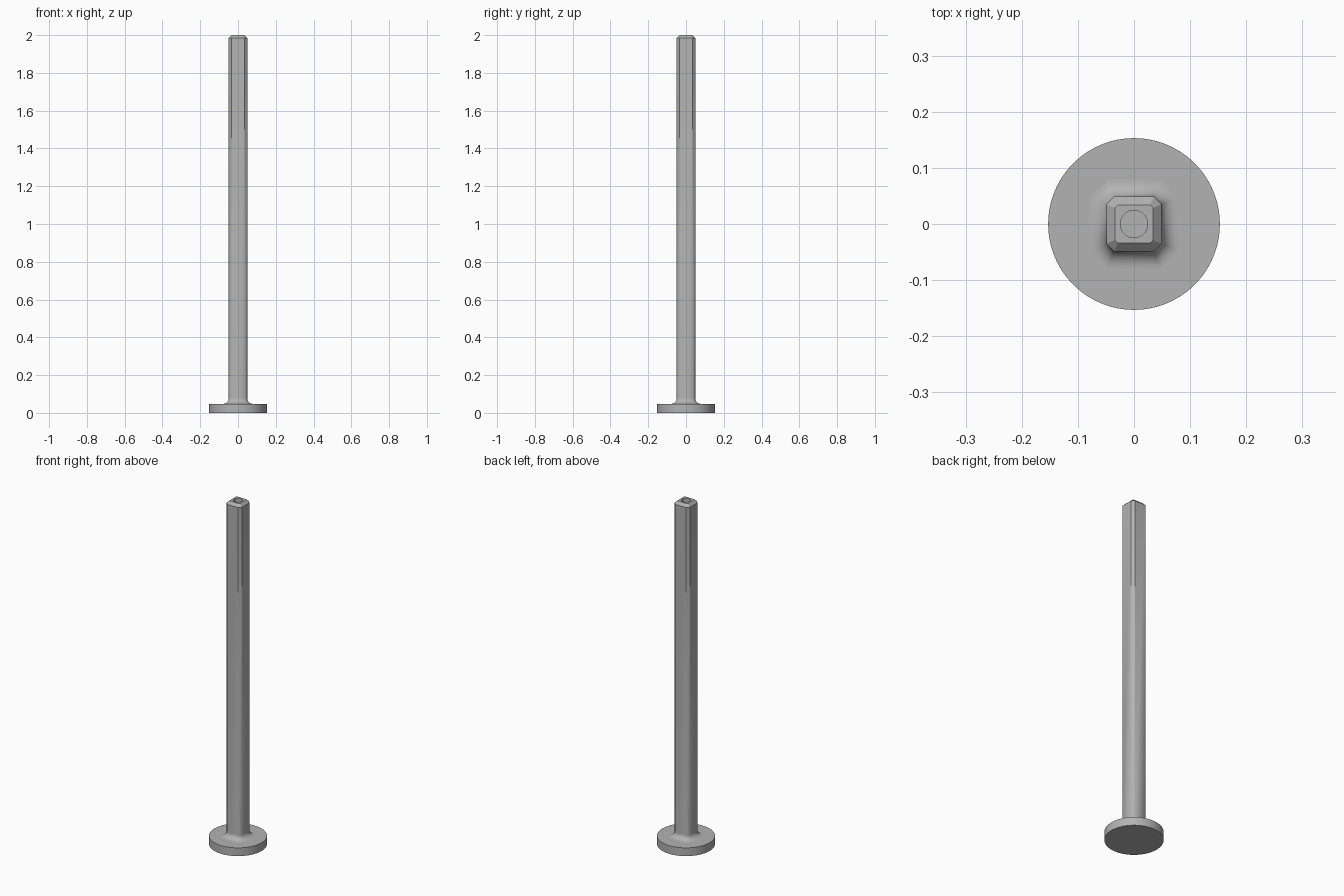
import bpy
import bmesh
from math import cos, sin, pi, sqrt, radians

cube = bpy.data.objects.get("Cube")
if cube:
    bpy.data.objects.remove(cube)

BASE_R, BASE_H = 0.153, 0.048
HALF, CUT, BEVEL = 0.049, 0.014, 0.015
FILLET, STEPS = 0.03, 10
HOLE_R, HOLE_DEPTH = 0.0245, 0.1
TOP = 2.0

steel = bpy.data.materials.new("grey steel")
steel.use_nodes = True
grey = (0.45, 0.45, 0.45, 1)
steel.diffuse_color = grey
steel.node_tree.nodes["Principled BSDF"].inputs["Base Color"].default_value = grey


def octagon(offset, z):
    """Square with cut corners, grown evenly by offset."""
    h = HALF + offset
    c = h - max(CUT + offset * (2 - sqrt(2)), 0.001)
    quarter = [(h, -c), (h, c)]
    points = []
    for _ in range(4):
        points += quarter
        quarter = [(-y, x) for x, y in quarter]
    return [(x, y, z) for x, y in points]


def circle(radius, z, n):
    return [(radius * cos(2 * pi * i / n), radius * sin(2 * pi * i / n), z) for i in range(n)]


def loft(name, rings):
    """Skin a stack of closed rings and cap both ends."""
    bm = bmesh.new()
    loops = []
    for ring in rings:
        verts = [bm.verts.new(p) for p in ring]
        loops.append([bm.edges.new((v, verts[i - 1])) for i, v in enumerate(verts)])
    for a, b in zip(loops, loops[1:]):
        bmesh.ops.bridge_loops(bm, edges=a + b)
    for loop in (loops[0], loops[-1]):
        bmesh.ops.contextual_create(bm, geom=loop)
    bmesh.ops.recalc_face_normals(bm, faces=bm.faces)
    mesh = bpy.data.meshes.new(name)
    bm.to_mesh(mesh)
    bm.free()
    mesh.materials.append(steel)
    obj = bpy.data.objects.new(name, mesh)
    bpy.context.collection.objects.link(obj)
    bpy.ops.object.select_all(action="DESELECT")
    obj.select_set(True)
    bpy.context.view_layer.objects.active = obj
    bpy.ops.object.shade_smooth_by_angle(angle=radians(30))
    return obj


# Round foot plate
loft("base_plate", [circle(BASE_R, 0, 96), circle(BASE_R, BASE_H, 96)])

# Post with a concave fillet at the foot, bevelled top and a blind hole
rings = []
for i in range(STEPS + 1):
    a = pi / 2 * i / STEPS
    rings.append(octagon(FILLET * (1 - sin(a)), BASE_H + FILLET * (1 - cos(a))))
rings += [octagon(0, TOP - BEVEL), octagon(-BEVEL, TOP)]
rings += [circle(HOLE_R, TOP, 32), circle(HOLE_R, TOP - HOLE_DEPTH, 32)]
post = loft("post", rings)

# Blend the fillet corners softly
for edge in post.data.edges:
    heights = [post.data.vertices[v].co.z for v in edge.vertices]
    if BASE_H + 0.0001 < max(heights) < BASE_H + FILLET + 0.001:
        edge.use_edge_sharp = False
